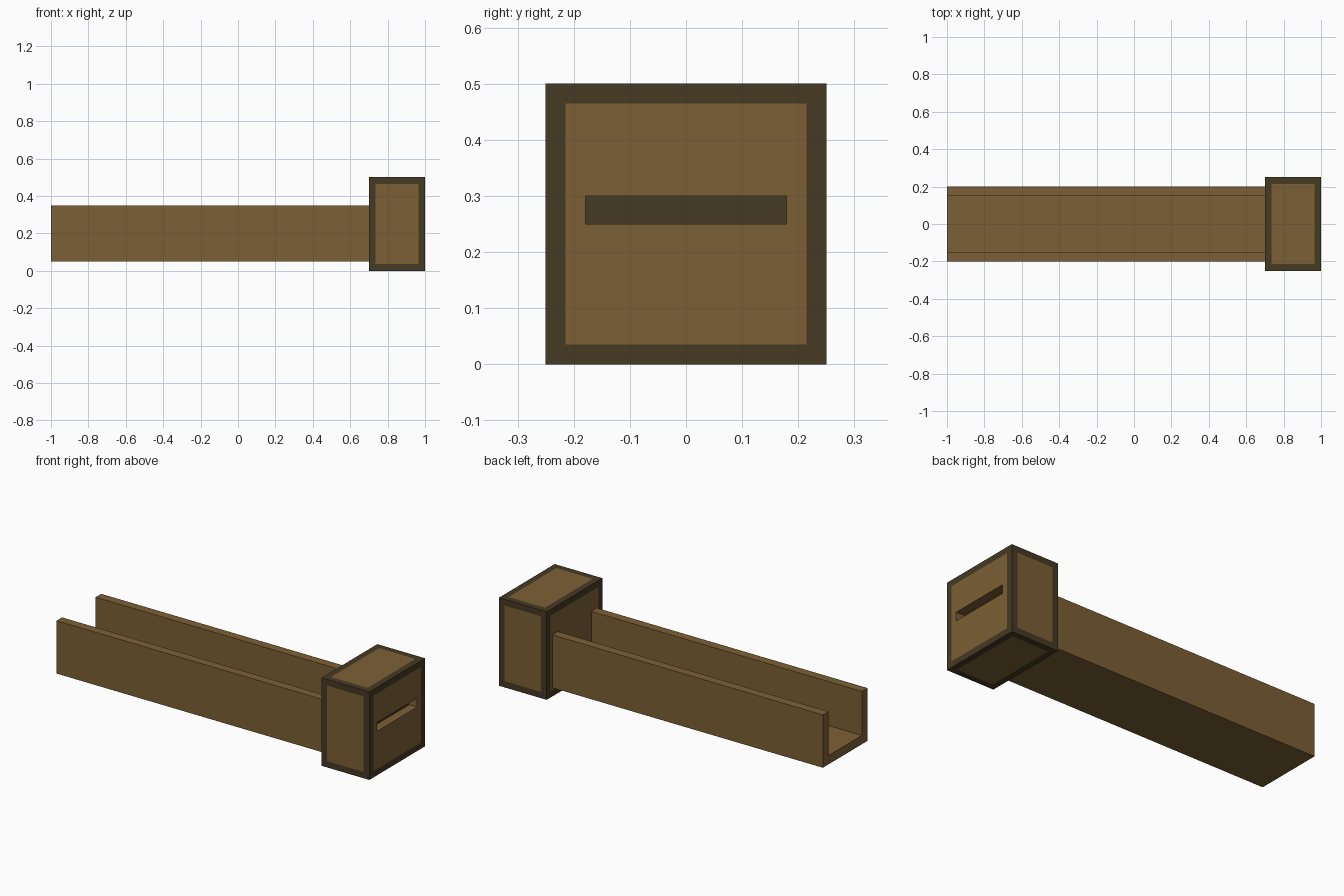
import bpy, bmesh
from mathutils import Vector

cube = bpy.data.objects.get("Cube")
if cube:
    bpy.data.objects.remove(cube, do_unlink=True)


def material(name, rgb):
    m = bpy.data.materials.new(name)
    m.use_nodes = True
    m.diffuse_color = (*rgb, 1)
    m.node_tree.nodes["Principled BSDF"].inputs["Base Color"].default_value = (*rgb, 1)
    return m


WOOD = material("light wood", (0.202, 0.117, 0.036))
DARK = material("dark wood", (0.061, 0.041, 0.017))


def add_object(name, bm, mats):
    bmesh.ops.recalc_face_normals(bm, faces=bm.faces)
    me = bpy.data.meshes.new(name)
    bm.to_mesh(me)
    bm.free()
    for m in mats:
        me.materials.append(m)
    ob = bpy.data.objects.new(name, me)
    bpy.context.collection.objects.link(ob)
    return ob


# Open trough: U-shaped profile extruded along x
bm = bmesh.new()
half = [(0.20, 0.05), (0.20, 0.35), (0.15, 0.35), (0.15, 0.10)]
profile = half + [(-y, z) for y, z in reversed(half)]
end = bm.faces.new([bm.verts.new((-1, y, z)) for y, z in profile])
side = bmesh.ops.extrude_face_region(bm, geom=[end], use_keep_orig=True)
moved = [v for v in side["geom"] if isinstance(v, bmesh.types.BMVert)]
bmesh.ops.translate(bm, verts=moved, vec=(1.7, 0, 0))
add_object("trough", bm, [WOOD])

# Head block: dark frame with a flush light panel inset in every side
bm = bmesh.new()
bmesh.ops.create_cube(bm, size=1)
bmesh.ops.scale(bm, vec=(0.3, 0.5, 0.5), verts=bm.verts)
bmesh.ops.translate(bm, vec=(0.85, 0, 0.25), verts=bm.verts)
panels = list(bm.faces)
for f in panels:
    f.material_index = 1
bmesh.ops.inset_individual(bm, faces=panels, thickness=0.05)
for f in panels:
    f.material_index = 0

# Slot in the outer end: wood sides and a dark back
slot = max(panels, key=lambda f: f.calc_center_median().x)
bmesh.ops.inset_individual(bm, faces=[slot], thickness=0.05)
for v in slot.verts:
    v.co.z = 0.30 if v.co.z > 0.25 else 0.25
result = bmesh.ops.extrude_discrete_faces(bm, faces=[slot])
back = result["faces"][0]
bmesh.ops.translate(bm, verts=back.verts, vec=Vector((-0.05, 0, 0)))
back.material_index = 1
add_object("head_block", bm, [WOOD, DARK])
